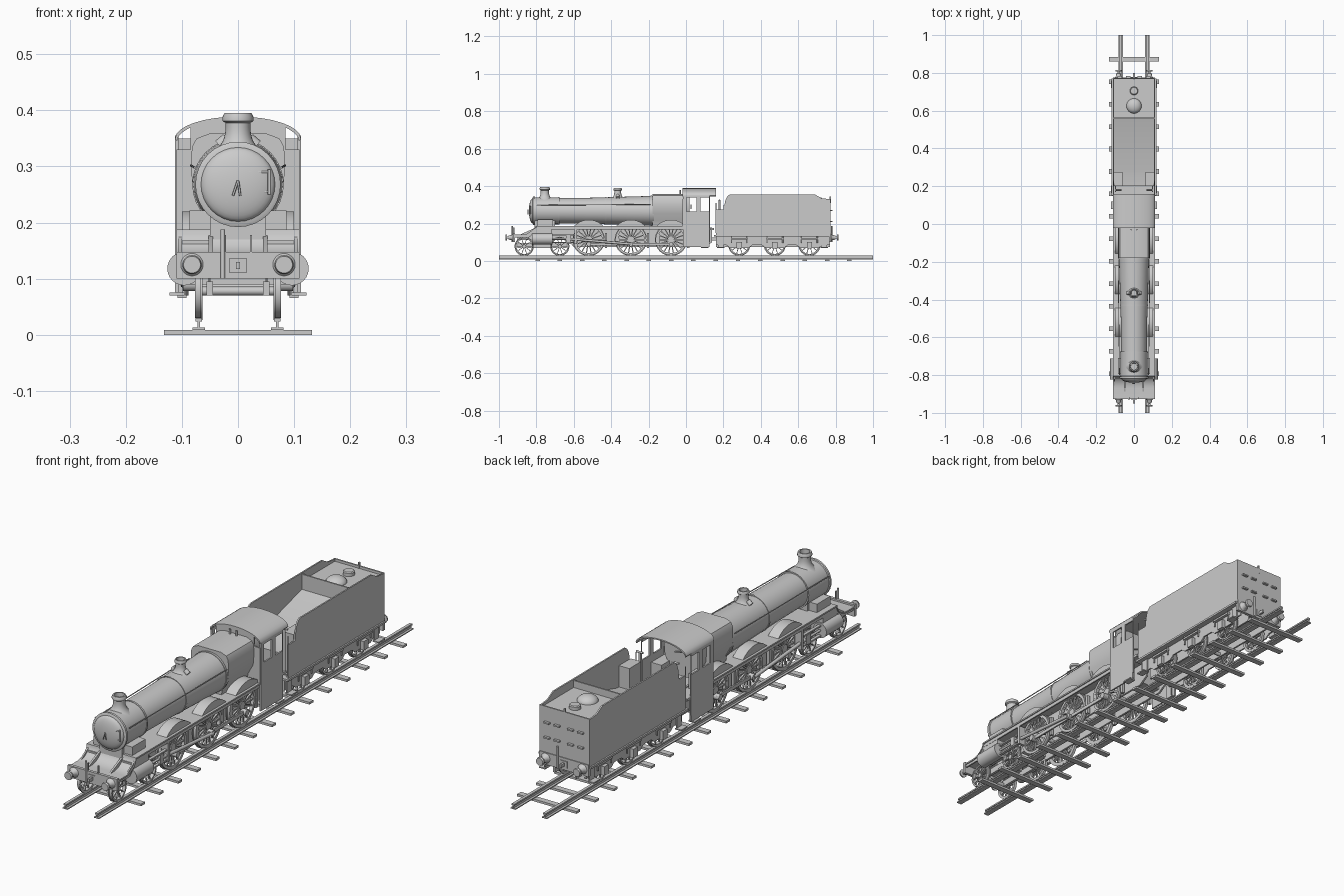
import bpy, bmesh, math
from mathutils import Vector

old = bpy.data.objects.get("Cube")
if old:
    bpy.data.objects.remove(old)

grey = bpy.data.materials.new("plain grey")
grey.use_nodes = True
grey.diffuse_color = (.6, .6, .6, 1)
grey.node_tree.nodes["Principled BSDF"].inputs["Base Color"].default_value = grey.diffuse_color

# Shared stations and levels
SIDE, RAIL_X, RAIL_TOP = .11, .07, .03
BEAM, SMOKEBOX, CAB, CAB_END = -.92, -.82, -.015, .125
TENDER, TENDER_END, TENDER_FLOOR = .16, .77, .14
BOARD, EAVES, SILL = .188, .35, .265
DRIVERS, TENDER_AXLES = (-.52, -.295, -.08), (.285, .475, .66)
DRIVER_R, DRIVER_Z = .083, .113
THIN = .006


def finish(name, bm, mirror=False, angle=35):
    """Turn a bmesh into a named object, optionally mirrored across x."""
    bmesh.ops.recalc_face_normals(bm, faces=bm.faces[:])
    mesh = bpy.data.meshes.new(name)
    bm.to_mesh(mesh)
    bm.free()
    mesh.materials.append(grey)
    mesh.shade_smooth()
    mesh.set_sharp_from_angle(angle=math.radians(angle))
    obj = bpy.data.objects.new(name, mesh)
    bpy.context.scene.collection.objects.link(obj)
    if mirror:
        obj.modifiers.new("mirror", "MIRROR").use_mirror_merge = False


def around(centre, half):
    return centre - half, centre + half


def add_prism(bm, outline, axis, ends):
    """Extrude an outline along x (points are y, z) or along y (points are x, z)."""
    caps = []
    for end in ends:
        caps.append([bm.verts.new((end, a, b) if axis == "x" else (a, end, b)) for a, b in outline])
    near, far = caps
    bm.faces.new(near)
    bm.faces.new(far)
    for i in range(len(outline)):
        bm.faces.new((near[i - 1], near[i], far[i], far[i - 1]))


def prism(name, outline, axis, ends, mirror=False):
    bm = bmesh.new()
    add_prism(bm, outline, axis, ends)
    finish(name, bm, mirror)


def add_box(bm, xs, ys, zs):
    add_prism(bm, [(y, z) for y, z in zip(ys + ys[::-1], (zs[0], zs[0], zs[1], zs[1]))], "x", xs)


def box(name, xs, ys, zs, mirror=False):
    bm = bmesh.new()
    add_box(bm, xs, ys, zs)
    finish(name, bm, mirror)


def pair(name, xs, ys, zs):
    box(name, xs, ys, zs, True)


def add_lathe(bm, profile, centre, axis, sides=32, closed=False):
    """Spin (radius, offset) points about an axis through the centre."""
    rings = []
    for radius, h in profile:
        ring = []
        for k in range(sides):
            angle = math.tau * k / sides
            c, s = radius * math.cos(angle), radius * math.sin(angle)
            point = {"x": (h, c, s), "y": (c, h, s), "z": (c, s, h)}[axis]
            ring.append(bm.verts.new(Vector(centre) + Vector(point)))
        rings.append(ring)
    for i in range(0 if closed else 1, len(rings)):
        for k in range(sides):
            bm.faces.new((rings[i - 1][k - 1], rings[i - 1][k], rings[i][k], rings[i][k - 1]))
    if not closed:
        bm.faces.new(rings[0])
        bm.faces.new(rings[-1])


def lathe(name, profile, centre, axis, mirror=False):
    bm = bmesh.new()
    add_lathe(bm, profile, centre, axis)
    finish(name, bm, mirror)


def rod(name, start, end, radius, mirror=True):
    """Round bar between two points."""
    start, end = Vector(start), Vector(end)
    bm = bmesh.new()
    turn = Vector((0, 0, 1)).rotation_difference(end - start).to_matrix().to_4x4()
    turn.translation = (start + end) / 2
    bmesh.ops.create_cone(bm, cap_ends=True, segments=8, radius1=radius, radius2=radius,
                          depth=(end - start).length, matrix=turn)
    finish(name, bm, mirror, 50)


def arc(cx, cz, width, height, start, stop, steps=16):
    """Points along an elliptical arc, angles in degrees."""
    angles = [math.radians(start + (stop - start) * i / steps) for i in range(steps + 1)]
    return [(cx + width * math.cos(a), cz + height * math.sin(a)) for a in angles]


def both(half):
    """Complete a half outline across the centre line."""
    return half + [(-x, z) for x, z in half[::-1]]


def wheel(name, y, radius, spokes):
    """Flanged, spoked wheel pair on an axle, standing on the rails."""
    z, wide, inner = RAIL_TOP + radius, .007, radius * .86
    centre = (RAIL_X, y, z)
    bm = bmesh.new()
    flange = radius + wide / 2
    add_lathe(bm, [(inner, -wide), (flange, -wide), (flange, -wide / 2), (radius, -wide / 2),
                   (radius, wide), (inner, wide)], centre, "x", closed=True)
    add_lathe(bm, [(radius / 5, -wide), (radius / 5, wide)], centre, "x", 16)
    for k in range(spokes):
        angle = math.tau * k / spokes
        along = Vector((math.cos(angle), math.sin(angle))) * inner
        across = along.orthogonal() * .04
        spoke = [across, along + across, along - across, -across]
        add_prism(bm, [(y + p.x, z + p.y) for p in spoke], "x", around(RAIL_X, wide / 2))
    finish(name, bm, True)
    rod(name + "_axle", (-RAIL_X, y, z), centre, .008, False)


def stack(name, y, foot, top, radius):
    """Flared, lipped and hollow-topped casting on the boiler."""
    tall = top - foot
    flare = [(radius * (1 + (1 - t / 8) ** 3), foot + tall * .75 * t / 8) for t in range(9)]
    lip = [(radius * a, top - tall * b) for a, b in ((1.25, .2), (1.25, .1), (1.1, 0), (.85, 0), (.8, .4))]
    lathe(name, flare + lip, (0, y, 0), "z")


# Track
bm = bmesh.new()
for i in range(15):
    add_box(bm, (-.132, .132), around(.873 - i * .119, .012), (0, .009))
finish("sleepers", bm)
for name, half_width, levels in (("rail_foot", .011, (.009, .013)), ("rail_web", .002, (.013, .025)),
                                 ("rail_head", THIN, (.024, RAIL_TOP))):
    pair(name, around(RAIL_X, half_width), (-1, 1), levels)

# Wheels, splashers and brakes
for y in (-.865, -.675):
    wheel("bogie_wheels", y, .048, 10)
for y in DRIVERS:
    wheel("driving_wheels", y, DRIVER_R, 18)
    prism("splasher", arc(y, DRIVER_Z, .107, .107, 40, 140), "x", (.055, .1), True)
    prism("balance_weight", arc(y, DRIVER_Z, .073, .073, 150, 215), "x", around(RAIL_X, THIN), True)
    lathe("crank_pin", [(.012, .074), (.012, .098)], (0, y, .09), "x", True)
    pair("brake_block", around(RAIL_X, THIN), around(y + .092, THIN), (.07, .15))
for y in TENDER_AXLES:
    wheel("tender_wheels", y, .055, 10)

# Engine chassis and running board
prism("main_frame", [(-.9, .135), (-.9, .11), (-.64, .12), (-.6, .075), (.1, .075), (.14, .1), (.14, .18), (-.8, .18)],
      "x", (.045, .053), True)
pair("bogie_frame", (.045, .056), (-.9, -.64), (.07, .095))
for y in (-.77, -.62, -.41, -.19, .08):
    box("frame_stretcher", (-.05, .05), around(y, .02), (.09, .17))
sweep = [(BEAM, .141)] + arc(-.87, BOARD, .065, .047, -90, 0, 8) + [(CAB, BOARD)]
prism("running_board", sweep + [(y, z - THIN) for y, z in sweep[::-1]], "x", (-SIDE, SIDE))
pair("valance", (.1, .106), (-.8, CAB), (.168, BOARD))
prism("front_valance", [(BEAM, .139), (-.86, .139), (-.8, .18), (-.8, .16), (-.84, .125), (BEAM, .125)], "x", (.1, .106), True)

# Buffer beams, couplings and buffers
for name, y, out in (("front", BEAM, -1), ("rear", TENDER_END, 1)):
    box(name + "_buffer_beam", (-SIDE, SIDE), around(y, THIN), (.1, .148))
    box(name + "_coupling_plate", around(0, .015), around(y + out * THIN, THIN / 2), (.11, .137))
    box(name + "_hook", around(0, .004), around(y + out * .015, .015), (.117, .13))
    stock = [(.02, THIN), (.014, .012), (.011, .028), (THIN, .029), (THIN, .037), (.017, .038), (.015, .045)]
    lathe(name + "_buffers", [(r, out * h) for r, h in stock], (.082, y, .125), "y", True)
    pipe = -.027 * out * -1
    rod(name + "_vacuum_pipe", (pipe, y + out * .008, .1), (pipe, y + out * .008, BOARD), .004, False)
pair("front_lamp_iron", around(.023, .002), around(BEAM, .004), (.14, .178))

# Cylinders and motion
prism("cylinder", arc(.096, .118, .03, .03, 0, 360, 24)[1:], "y", around(-.768, .055), True)
pair("cylinder_casing", (.05, .105), around(-.768, .048), (.11, .168))
for level in (.098, .138):
    pair("slide_bar", (.09, .102), (-.715, -.585), around(level, .003))
pair("motion_bracket", (.05, .106), around(-.59, THIN), (.09, .17))
pair("crosshead", (.09, .104), around(-.63, .012), (.1, .136))
rod("piston_rod", (.096, -.72, .118), (.096, -.63, .118), .005)
rod("connecting_rod", (.096, -.63, .118), (.096, DRIVERS[1], .09), .007)
pair("coupling_rod", (.082, .088), (DRIVERS[0] - .01, DRIVERS[2] + .01), around(.09, .007))
box("saddle", (-.05, .05), (-.81, -.7), (.17, .24))
pair("steam_chest", (.045, .086), (-.795, -.71), (BOARD, .222))

# Boiler, smokebox and firebox
AXIS = (0, 0, .268)
lathe("smokebox", [(.07, SMOKEBOX), (.076, SMOKEBOX + .003), (.076, -.808), (.072, -.806), (.072, -.68)], AXIS, "y")
lathe("smokebox_door", [(r, y) for y, r in arc(SMOKEBOX, 0, -.02, .066, 90, 3, 8)], AXIS, "y")
lathe("boiler", [(.068, -.69), (.07, -.5), (.08, -.17)], AXIS, "y")
for y, radius in ((-.68, .0735), (-.43, .0742), (-.185, .0815)):
    lathe("boiler_band", [(radius, y - .004), (radius, y + .004)], AXIS, "y")
shell = [(.052, BOARD), (.058, .215), (.08, .255), (.084, .3), (.082, .335), (.074, EAVES), (.05, .359)]
prism("firebox", both(shell), "y", (-.18, .02))

# Boiler fittings
for foot in (-.009, .004):
    rod("door_dart", (0, -.845, .275), (foot, -.845, .248), .002, False)
rod("door_hinge_post", (.056, -.832, .25), (.056, -.832, .295), .003, False)
for z in (.255, .29):
    rod("door_strap", (.02, -.836, z), (.056, -.83, z), .002, False)
rod("boiler_handrail", (.077, -.8, .298), (.084, -.19, .302), .002)
stack("chimney", -.755, .325, .395, .022)
stack("safety_valve", -.365, .332, .39, .018)
rod("feed_pipe", (.02, -.365, EAVES), (.034, -.365, .338), .01)
rod("whistle", (.015, -.03, EAVES), (.015, -.03, .378), .004)

# Cab
roof = arc(0, EAVES, .112, .039, 0, 180)
prism("cab_roof", roof + [(x * .97, z - .005) for x, z in roof[::-1]], "y", (-.02, TENDER))
window = [(.085, .33), (SIDE, .33), (SIDE, BOARD)]
prism("cab_front", arc(0, EAVES, SIDE, .037, 40, 140) + [(-x, z) for x, z in window] + window[::-1], "y", around(CAB, .003))
bm = bmesh.new()
for ys, zs in (((CAB, CAB_END), (.075, SILL)), ((CAB, .004), (SILL, EAVES)), ((.055, .078), (SILL, EAVES)),
               ((CAB, CAB_END), (.338, EAVES))):
    add_box(bm, (.106, .112), ys, zs)
finish("cab_sides", bm, True)
rod("cab_pillar", (SIDE, CAB_END, .1), (SIDE, CAB_END, EAVES), .002)
box("cab_floor", (-SIDE, SIDE), (CAB, .15), around(.17, .005))
pair("cab_seat_box", (.06, .106), (CAB, .07), (.17, .235))
rod("regulator", (-.03, .026, .3), (.03, .026, .28), .003, False)
for y in (.1, .185, .74):
    pair("step_hanger", (.095, .1), around(y, .015), (.07, .15))
    pair("step_tread", (.095, .122), around(y, .02), (.07, .075))

# Tender body
sheet = [(TENDER, TENDER_FLOOR), (TENDER, .275), (.2, .275)] + arc(.237, .28, .032, .075, 180, 90, 8)
sheet += [(.69, .355), (.725, .335), (TENDER_END, .33), (TENDER_END, TENDER_FLOOR)]
prism("tender_sides", sheet, "x", (.106, .112), True)
tank = [(.2, TENDER_FLOOR), (.2, .21), (.29, .215), (.56, .29), (.56, .322), (TENDER_END, .322), (TENDER_END, TENDER_FLOOR)]
prism("tender_tank", tank, "x", (-.107, .107))
box("tender_rear", (-.112, .112), around(TENDER_END, .003), (TENDER_FLOOR, .332))
box("coal_fence", (-.107, .107), around(.56, .003), (.28, EAVES))
pair("tool_box", (.06, .106), (.2, .275), (.2, .3))
lathe("tank_dome", arc(0, .32, .04, .026, 0, 85, 8), (0, .625, 0), "z")
lathe("filler_cap", [(.022, .32), (.022, .335), (.018, .338)], (0, .705, 0), "z")
box("tender_footplate", (-.118, .118), (TENDER - .01, TENDER_END), (.132, TENDER_FLOOR))
rod("brake_column", (.08, .18, TENDER_FLOOR), (.08, .18, .325), .005)
rod("brake_handle", (.065, .18, .325), (.095, .18, .325), .004)
rod("tender_handrail", (SIDE, TENDER, .15), (SIDE, TENDER, .31), .002)

# Tender frames and rear fittings
frame = [(TENDER, .135), (TENDER, .085)]
for y in TENDER_AXLES:
    frame += [(y - .07, .085), (y - .05, .07), (y + .05, .07), (y + .07, .085)]
    pair("axle_box", (.092, .108), around(y, .014), (.066, .102))
    pair("leaf_spring", (.094, .106), around(y, .045), (.115, .123))
    for hanger in around(y, .042):
        rod("spring_hanger", (.1, hanger, .095), (.1, hanger, .133), .003)
prism("tender_frame", frame + [(TENDER_END, .085), (TENDER_END, .135)], "x", (.088, .094), True)
pair("tender_inner_frame", (.045, .052), (TENDER, TENDER_END), (.075, .133))
box("drawbar", (-.02, .02), (CAB_END, .22), (.11, .125))
for x in (.03, .075):
    for z in (.21, .27):
        pair("rear_step", around(x, .012), (TENDER_END, .783), around(z, .003))
box("rear_lamp_iron", around(0, .003), around(TENDER_END, .004), (.31, .345))
